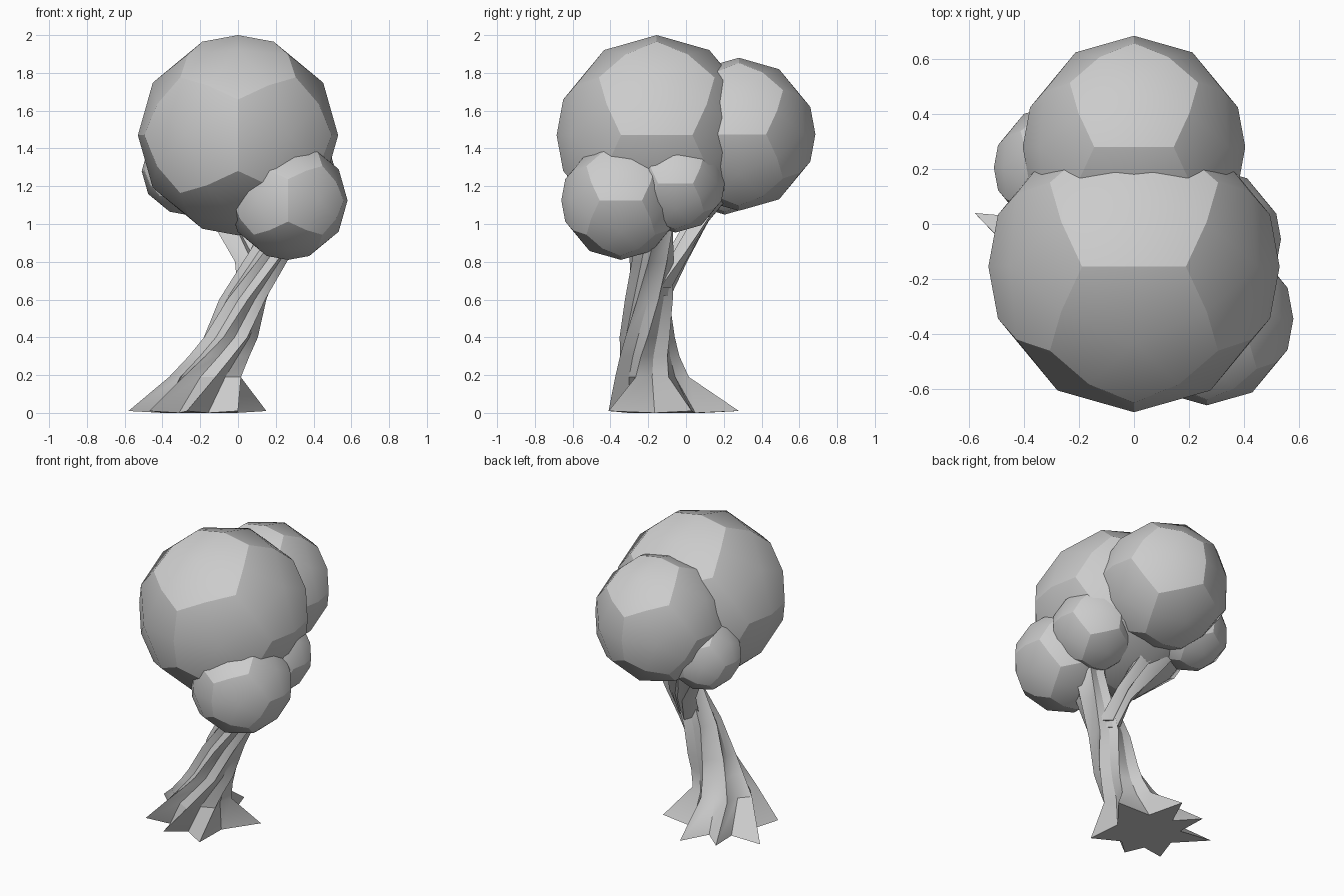
import bpy, bmesh
from math import sin, cos, pi, radians, sqrt, atan2
from mathutils import Vector
from itertools import product

if "Cube" in bpy.data.objects:
    bpy.data.objects.remove(bpy.data.objects["Cube"])


def finish(bm, name):
    bmesh.ops.recalc_face_normals(bm, faces=bm.faces)
    me = bpy.data.meshes.new(name)
    bm.to_mesh(me)
    bm.free()
    ob = bpy.data.objects.new(name, me)
    bpy.context.collection.objects.link(ob)
    return ob


def sphere_points():
    """Dodecahedron corners, edge middles and face centres, all on a unit sphere."""
    phi = (1 + sqrt(5)) / 2
    seeds = [(1, 1, 1), (1 / phi, 0, phi), (phi, 0, 1), (0, 0, 1), (0.5, 0.5 / phi, phi / 2)]
    pts = set()
    for s in seeds:
        v = Vector(s).normalized()
        for signs in product((1, -1), repeat=3):
            p = [round(c * g, 5) + 0.0 for c, g in zip(v, signs)]
            for k in range(3):
                pts.add(tuple(p[k:] + p[:k]))
    return sorted(pts)


def foliage(name, centre, r):
    bm = bmesh.new()
    for p in sphere_points():
        bm.verts.new(Vector(p) * r + Vector(centre))
    bmesh.ops.convex_hull(bm, input=bm.verts[:])
    for f in bm.faces:
        f.smooth = True
    # only the pentagon outlines stay sharp
    for e in bm.edges:
        e.smooth = e.calc_length() > 0.45 * r
    finish(bm, name)


def loft(name, rings):
    bm = bmesh.new()
    loops = [[bm.verts.new(p) for p in ring] for ring in rings]
    n = len(loops[0])
    for a, b in zip(loops, loops[1:]):
        for i in range(n):
            j = (i + 1) % n
            bm.faces.new((a[i], a[j], b[j], b[i]))
    bm.faces.new(loops[0][::-1])
    bm.faces.new(loops[-1])
    ob = finish(bm, name)
    bpy.ops.object.select_all(action='DESELECT')
    ob.select_set(True)
    bpy.context.view_layer.objects.active = ob
    bpy.ops.object.shade_smooth_by_angle(angle=radians(30))


def star(x, y, z, r, turn, points, inner=0.78):
    ring = []
    for i in range(points * 2):
        a = radians(turn) + pi * i / points
        k = r * (inner if i % 2 else 1)
        ring.append((x + k * cos(a), y + k * sin(a), z))
    return ring


# Root flare: seven pointed roots with deep notches between
tips = [(.15, .03), (-.15, .28), (-.37, .21), (-.58, .04), (-.47, -.31), (-.27, -.41), (0, -.41)]
cx, cy = -.2, -.11
base = []
for i, (x, y) in enumerate(tips):
    nx, ny = tips[(i + 1) % 7]
    a = atan2((y + ny) / 2 - cy, (x + nx) / 2 - cx)
    base += [(x, y, .01), (cx + .2 * cos(a), cy + .2 * sin(a), 0)]

# Twisted leaning trunk
levels = [(-.165, -.18, .19, .20, 26), (-.1, -.2, .3, .165, 38), (-.045, -.205, .4, .15, 52),
          (.03, -.195, .6, .13, 74), (.14, -.185, .8, .12, 96), (.22, -.18, .95, .12, 112),
          (.25, -.17, 1.12, .11, 125)]
loft("trunk", [base] + [star(x, y, z, r, t, 7) for x, y, z, r, t in levels])

# Side branches to the rear foliage
loft("left_branch", [star(x, y, z, r, t, 4) for x, y, z, r, t in
     [(.07, -.15, .62, .07, 0), (.05, -.06, .8, .07, 20), (-.07, .05, 1.0, .08, 40), (-.22, .15, 1.22, .06, 60)]])
loft("rear_branch", [star(x, y, z, r, t, 4) for x, y, z, r, t in
     [(.1, -.14, .66, .06, 0), (.08, -.02, .85, .05, 20), (.0, .1, 1.06, .06, 40), (0, .2, 1.25, .05, 60)]])

# Foliage clumps
foliage("main_foliage", (0, -.155, 1.47), .53)
foliage("rear_foliage", (0, .28, 1.475), .405)
foliage("front_low_foliage", (.265, -.345, 1.125), .315)
foliage("right_foliage", (.275, -.055, 1.215), .26)
foliage("left_rear_foliage", (-.28, .205, 1.28), .23)
